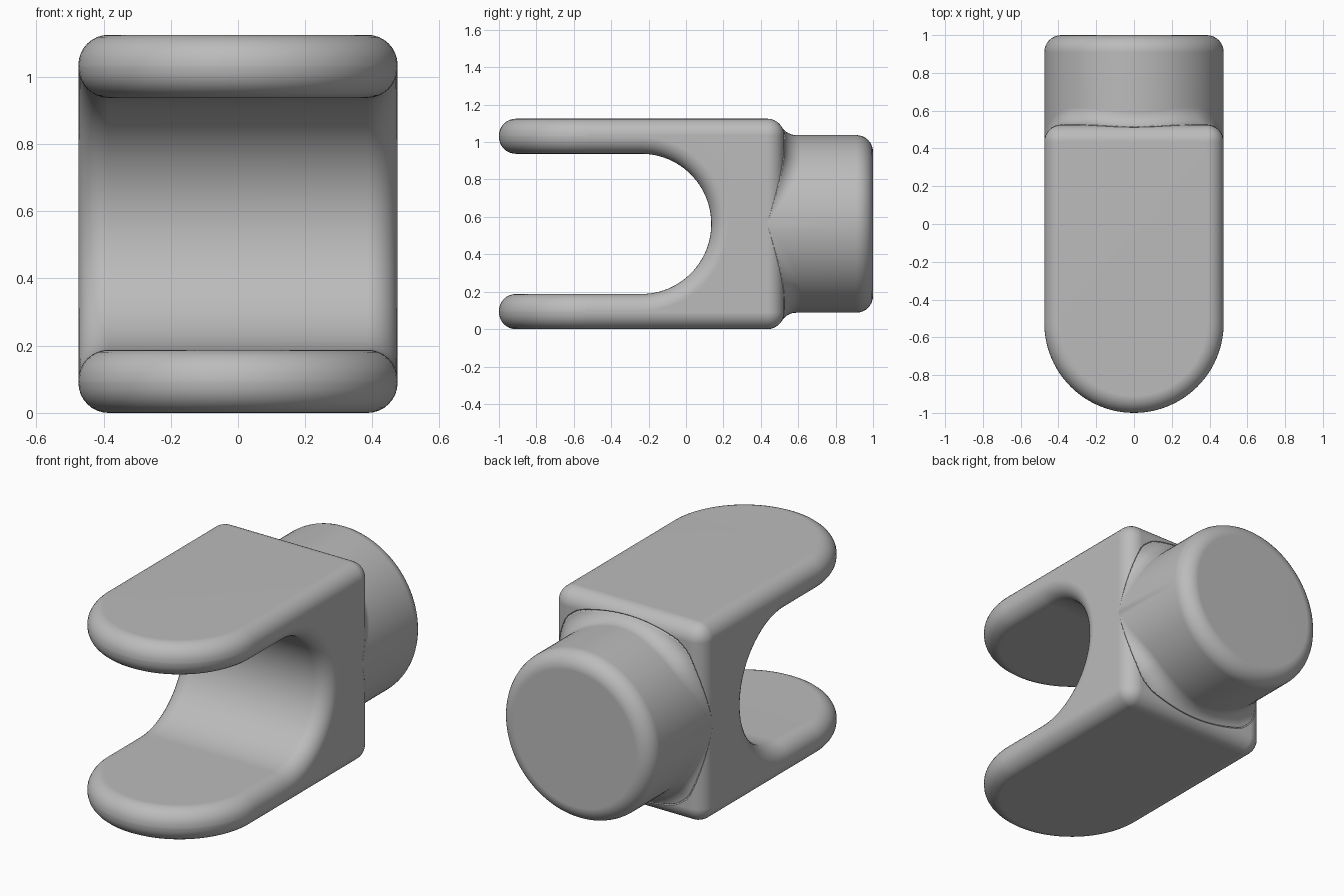
import bpy, bmesh
from math import sin, cos, pi, sqrt
from mathutils import Vector

if "Cube" in bpy.data.objects:
    bpy.data.objects.remove(bpy.data.objects["Cube"])

HALF_W, HEIGHT, BACK = 0.475, 1.125, 0.525   # fork block
MID = HEIGHT / 2
SLOT_R, SLOT_Y = 0.375, -0.24                # slot between the arms
ROUND = 0.09                                 # edge rounding everywhere

metal = bpy.data.materials.new("plain grey")
metal.use_nodes = True
grey = (0.5, 0.5, 0.5, 1)
metal.diffuse_color = grey
metal.node_tree.nodes["Principled BSDF"].inputs["Base Color"].default_value = grey


def finish(name, bm):
    bmesh.ops.recalc_face_normals(bm, faces=bm.faces)
    for f in bm.faces:
        f.smooth = True
    mesh = bpy.data.meshes.new(name)
    bm.to_mesh(mesh)
    bm.free()
    mesh.materials.append(metal)
    obj = bpy.data.objects.new(name, mesh)
    bpy.context.collection.objects.link(obj)
    return obj


def prism(name, outline, depth):
    bm = bmesh.new()
    face = bm.faces.new([bm.verts.new(p) for p in outline])
    ext = bmesh.ops.extrude_face_region(bm, geom=[face])["geom"]
    bmesh.ops.translate(bm, vec=depth,
                        verts=[v for v in ext if isinstance(v, bmesh.types.BMVert)])
    return finish(name, bm)


def weighted(obj):
    mod = obj.modifiers.new("flat faces", 'WEIGHTED_NORMAL')
    mod.keep_sharp = True


# Fork block: square back, round nose in plan
N = 48
nose = [pi + pi * i / N for i in range(N + 1)]
plan = [(HALF_W * cos(a), HALF_W * sin(a) - 1 + HALF_W, 0) for a in nose]
plan += [(HALF_W, BACK, 0), (-HALF_W, BACK, 0)]
fork = prism("fork", plan, (0, 0, HEIGHT))

# Round-ended slot between the two arms
arc = [-pi / 2 + pi * i / N for i in range(N + 1)]
side = [(-1, SLOT_Y + SLOT_R * cos(a), MID + SLOT_R * sin(a)) for a in arc]
side += [(-1, -2, MID + SLOT_R), (-1, -2, MID - SLOT_R)]
cutter = prism("slot_cutter", side, (2, 0, 0))
cutter.hide_render = True

cut = fork.modifiers.new("slot", 'BOOLEAN')
cut.operation = 'DIFFERENCE'
cut.solver = 'EXACT'
cut.object = cutter
bpy.context.view_layer.objects.active = fork
bpy.ops.object.modifier_apply(modifier="slot")
bpy.data.objects.remove(cutter)

bevel = fork.modifiers.new("rounded edges", 'BEVEL')
bevel.width = ROUND
bevel.segments = 8
bevel.limit_method = 'ANGLE'
bevel.angle_limit = 0.7
bevel.use_clamp_overlap = False
weighted(fork)


# Shank: round bar whose root blends into the rounded block
def clamp(v, lim):
    return max(-lim, min(lim, v))


def shank_line(t, steps=8):
    out = Vector((cos(t), 0, sin(t)))
    axis = Vector((0, 0, MID))
    pts = []
    for i in range(steps + 1):               # rounded end
        a = pi / 2 * (1 - i / steps)
        pts.append(axis + out * (HALF_W - ROUND + ROUND * cos(a))
                   + Vector((0, 1 - ROUND + ROUND * sin(a), 0)))
    ball = out * (HALF_W + ROUND)            # rolling ball fillet at the root
    core = Vector((clamp(ball.x, HALF_W - ROUND), BACK - ROUND,
                   clamp(ball.z, MID - ROUND)))
    gap = (ball.x - core.x) ** 2 + (ball.z - core.z) ** 2
    ball.y = core.y + sqrt(max(0, 4 * ROUND ** 2 - gap))
    to_block = (core - ball).normalized()
    for i in range(steps + 1):
        d = (-out).lerp(to_block, i / steps).normalized()
        pts.append(axis + ball + d * ROUND)
    pts.append(axis + out * 0.3 + Vector((0, 0.3, 0)))
    return pts


SIDES = 96
bm = bmesh.new()
lines = [[bm.verts.new(p) for p in shank_line(2 * pi * k / SIDES)] for k in range(SIDES)]
for k in range(SIDES):
    a, b = lines[k - 1], lines[k]
    for j in range(len(a) - 1):
        bm.faces.new((a[j], a[j + 1], b[j + 1], b[j]))
bm.faces.new([ln[0] for ln in lines])
bm.faces.new([ln[-1] for ln in lines])
bmesh.ops.remove_doubles(bm, verts=bm.verts, dist=0.0001)
shank = finish("shank", bm)
weighted(shank)
